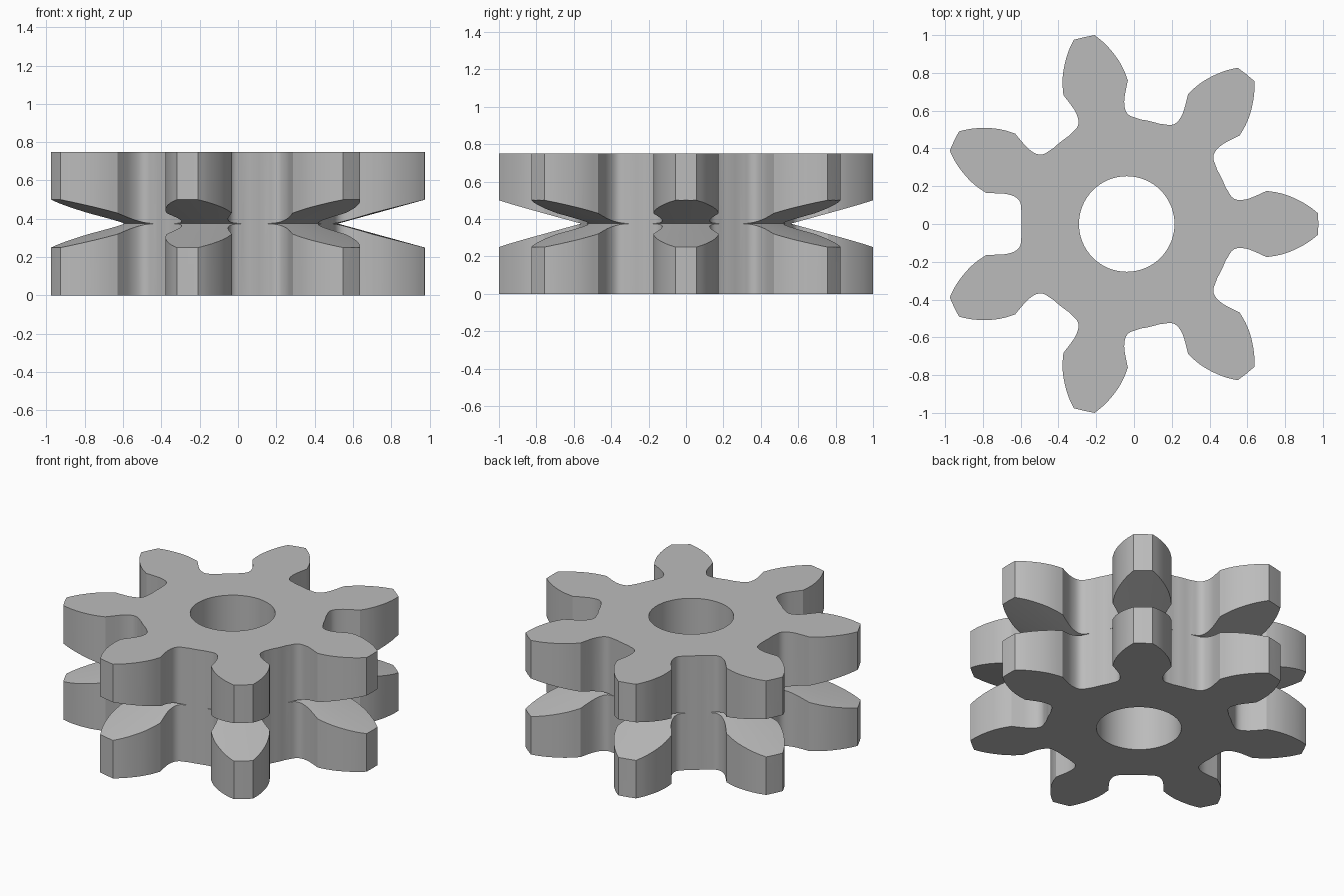
import bpy, bmesh, math
from mathutils import Vector

if "Cube" in bpy.data.objects:
    bpy.data.objects.remove(bpy.data.objects["Cube"], do_unlink=True)

TEETH, HEIGHT, CENTRE_X = 7, 0.75, -0.0385
TIP_R, ROOT_R, HOLE_R = 1.0144, 0.558, 0.253
PITCH = 2 * math.pi / TEETH

# Half tooth pointing along +x: curved flank, then undercut and root fillet
FLANK = [(1.0129, 0.0566), (0.965, 0.094), (0.91, 0.126),
         (0.85, 0.152), (0.795, 0.167), (0.74, 0.175)]
FILLET = [(0.74, 0.175), (0.69, 0.152), (0.645, 0.134), (0.605, 0.127),
          (0.575, 0.131), (0.553, 0.147), (0.535, 0.176)]


def smooth_path(points, steps=4):
    """Catmull-Rom curve through the points."""
    p = [Vector(q) for q in points]
    p = [2 * p[0] - p[1]] + p + [2 * p[-1] - p[-2]]
    out = []
    for a, b, c, d in zip(p, p[1:], p[2:], p[3:]):
        for k in range(steps):
            t = k / steps
            out.append(0.5 * (2 * b + (c - a) * t + (2 * a - 5 * b + 4 * c - d) * t ** 2
                              + (3 * b - a - 3 * c + d) * t ** 3))
    return out + [p[-2]]


def polar(r, a):
    return Vector((r * math.cos(a), r * math.sin(a)))


def mesh_object(name, bm):
    bmesh.ops.recalc_face_normals(bm, faces=bm.faces)
    mesh = bpy.data.meshes.new(name)
    bm.to_mesh(mesh)
    bm.free()
    obj = bpy.data.objects.new(name, mesh)
    bpy.context.collection.objects.link(obj)
    return obj


def prism(name, outline, z0, z1):
    bm = bmesh.new()
    face = bm.faces.new([bm.verts.new((p.x, p.y, z0)) for p in outline])
    top = bmesh.ops.extrude_face_region(bm, geom=[face], use_keep_orig=True)["geom"]
    verts = [v for v in top if isinstance(v, bmesh.types.BMVert)]
    bmesh.ops.translate(bm, verts=verts, vec=(0, 0, z1 - z0))
    return mesh_object(name, bm)


def lathe(name, profile, segments=128):
    """Closed ring made by turning a closed (radius, z) profile."""
    bm = bmesh.new()
    rings = []
    for i in range(segments):
        p = 2 * math.pi * (i + 0.5) / segments
        rings.append([bm.verts.new((*polar(r, p), z)) for r, z in profile])
    for i in range(segments):
        a, b = rings[i - 1], rings[i]
        for j in range(len(profile)):
            bm.faces.new((a[j - 1], a[j], b[j], b[j - 1]))
    return mesh_object(name, bm)


# Gear outline: mirrored half tooth plus root arc, repeated round the centre
half = smooth_path(FLANK)[:-1] + smooth_path(FILLET)
last = math.atan2(half[-1].y, half[-1].x)
root = [polar(ROOT_R, last + (PITCH - 2 * last) * k / 6) for k in range(1, 6)]
tooth = [Vector((p.x, -p.y)) for p in reversed(half)] + [Vector((TIP_R, 0))] + half + root
outline = []
for i in range(TEETH):
    c, s = math.cos(i * PITCH), math.sin(i * PITCH)
    outline += [Vector((c * p.x - s * p.y, s * p.x + c * p.y)) for p in tooth]
gear = prism("gear_body", outline, 0, HEIGHT)

# Cutters: the shaft bore and the V groove round the teeth
bore = prism("bore_cutter", [polar(HOLE_R, 2 * math.pi * k / 64) for k in range(64)],
             -0.2, HEIGHT + 0.2)
mid, reach = HEIGHT / 2, 1.2
groove_r = 0.5605
rise = 0.125 * (reach - groove_r) / (TIP_R - groove_r)
groove = lathe("groove_cutter", [(groove_r, mid), (reach, mid - rise), (reach, mid + rise)])

for cutter in (bore, groove):
    cutter.hide_render = True
    mod = gear.modifiers.new(cutter.name, 'BOOLEAN')
    mod.operation, mod.solver, mod.object = 'DIFFERENCE', 'EXACT', cutter

# Apply the cuts and drop the cutters
bpy.context.view_layer.update()
result = bpy.data.meshes.new_from_object(
    gear.evaluated_get(bpy.context.evaluated_depsgraph_get()))
gear.modifiers.clear()
gear.data = result
for cutter in (bore, groove):
    bpy.data.objects.remove(cutter, do_unlink=True)
gear.location.x = CENTRE_X

# Plain grey metal
grey = bpy.data.materials.new("plain_grey")
grey.use_nodes = True
colour = (0.5, 0.5, 0.5, 1)
grey.diffuse_color = colour
grey.node_tree.nodes["Principled BSDF"].inputs["Base Color"].default_value = colour
gear.data.materials.clear()
gear.data.materials.append(grey)

bpy.ops.object.select_all(action='DESELECT')
gear.select_set(True)
bpy.context.view_layer.objects.active = gear
bpy.ops.object.shade_smooth_by_angle(angle=math.radians(28))
